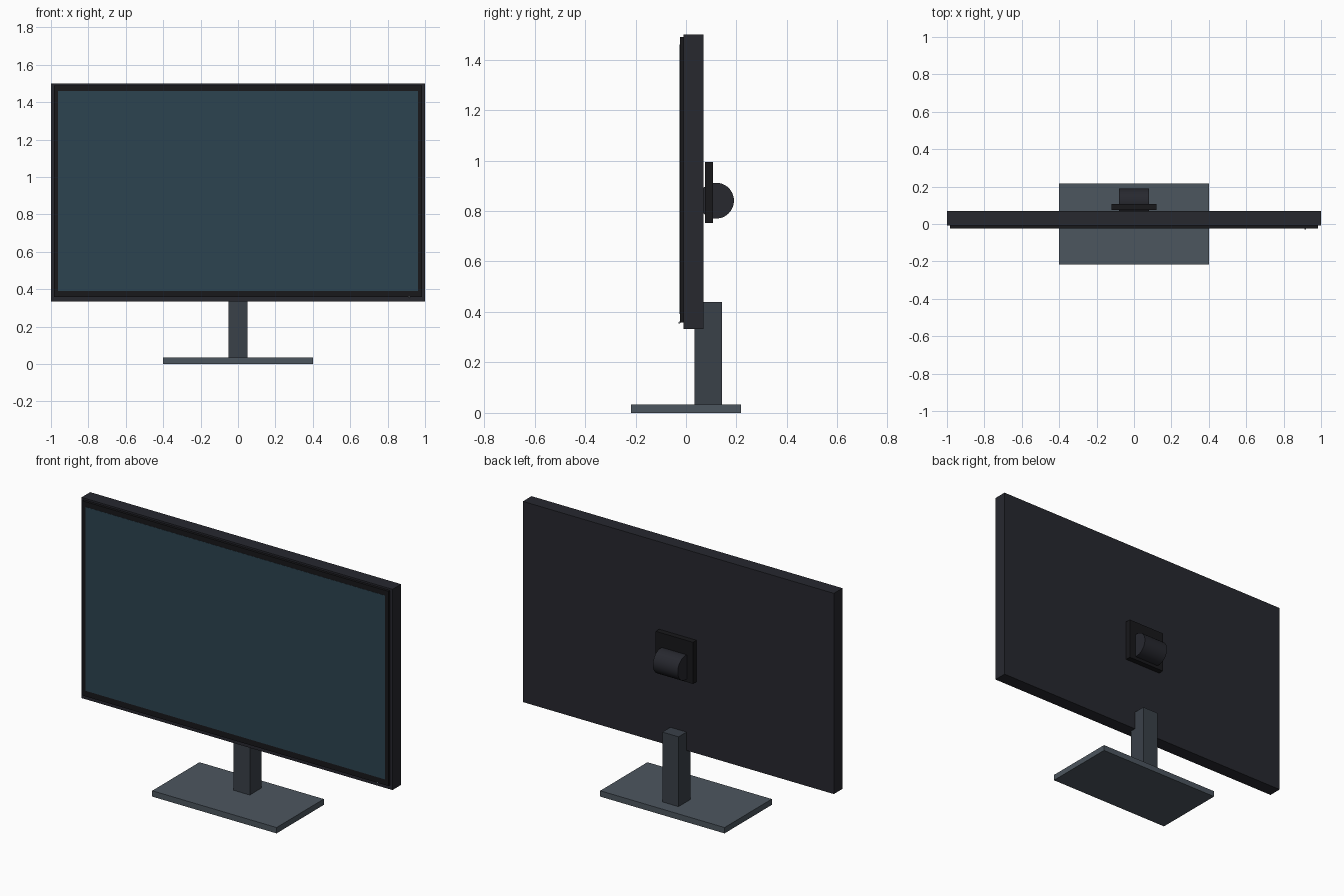
import bpy
import math

if "Cube" in bpy.data.objects:
    bpy.data.objects.remove(bpy.data.objects["Cube"])


def material(name, rgb):
    m = bpy.data.materials.new(name)
    m.diffuse_color = (*rgb, 1)
    m.use_nodes = True
    m.node_tree.nodes["Principled BSDF"].inputs["Base Color"].default_value = m.diffuse_color
    return m


shell = material("dark_shell", (0.02, 0.021, 0.028))
black = material("black_plastic", (0.009, 0.009, 0.011))
glass = material("blue_glass", (0.025, 0.056, 0.08))
neck_grey = material("neck_grey", (0.042, 0.052, 0.066))
base_grey = material("base_grey", (0.073, 0.093, 0.114))
light = material("indicator_light", (0.5, 0.55, 0.6))


def box(name, x, y, z, mat):
    """Box from (min, max) ranges along each axis."""
    ranges = (x, y, z)
    bpy.ops.mesh.primitive_cube_add(size=1, location=[(a + b) / 2 for a, b in ranges])
    ob = bpy.context.object
    ob.name = name
    ob.scale = [b - a for a, b in ranges]
    bpy.ops.object.transform_apply(location=False, rotation=False, scale=True)
    ob.data.materials.append(mat)
    return ob


def cylinder(name, radius, depth, location, rotation, sides, mat):
    bpy.ops.mesh.primitive_cylinder_add(vertices=sides, radius=radius, depth=depth,
                                        location=location, rotation=rotation)
    ob = bpy.context.object
    ob.name = name
    ob.data.materials.append(mat)
    bpy.ops.object.shade_smooth_by_angle(angle=math.radians(30))
    return ob


# Display: rear shell, front bezel, glass panel
box("display_shell", (-1, 1), (-0.009, 0.07), (0.333, 1.5), shell)
box("bezel", (-0.985, 0.985), (-0.024, -0.009), (0.358, 1.49), black)
box("screen", (-0.963, 0.963), (-0.025, -0.02), (0.391, 1.46), glass)

# Power light on the lower right of the bezel
bpy.ops.mesh.primitive_uv_sphere_add(segments=12, ring_count=8, radius=0.004,
                                     location=(0.915, -0.026, 0.358))
led = bpy.context.object
led.name = "power_light"
led.data.materials.append(light)
bpy.ops.object.shade_smooth()

# Rear mount: plate and hinge barrel
box("mount_plate", (-0.12, 0.12), (0.075, 0.107), (0.752, 0.994), black)
cylinder("hinge_barrel", 0.071, 0.16, (0, 0.119, 0.841), (0, math.pi / 2, 0), 48, shell)

# Stand
box("stand_neck", (-0.052, 0.052), (0.034, 0.143), (0.033, 0.44), neck_grey)
box("stand_base", (-0.4, 0.4), (-0.217, 0.217), (0, 0.034), base_grey)
